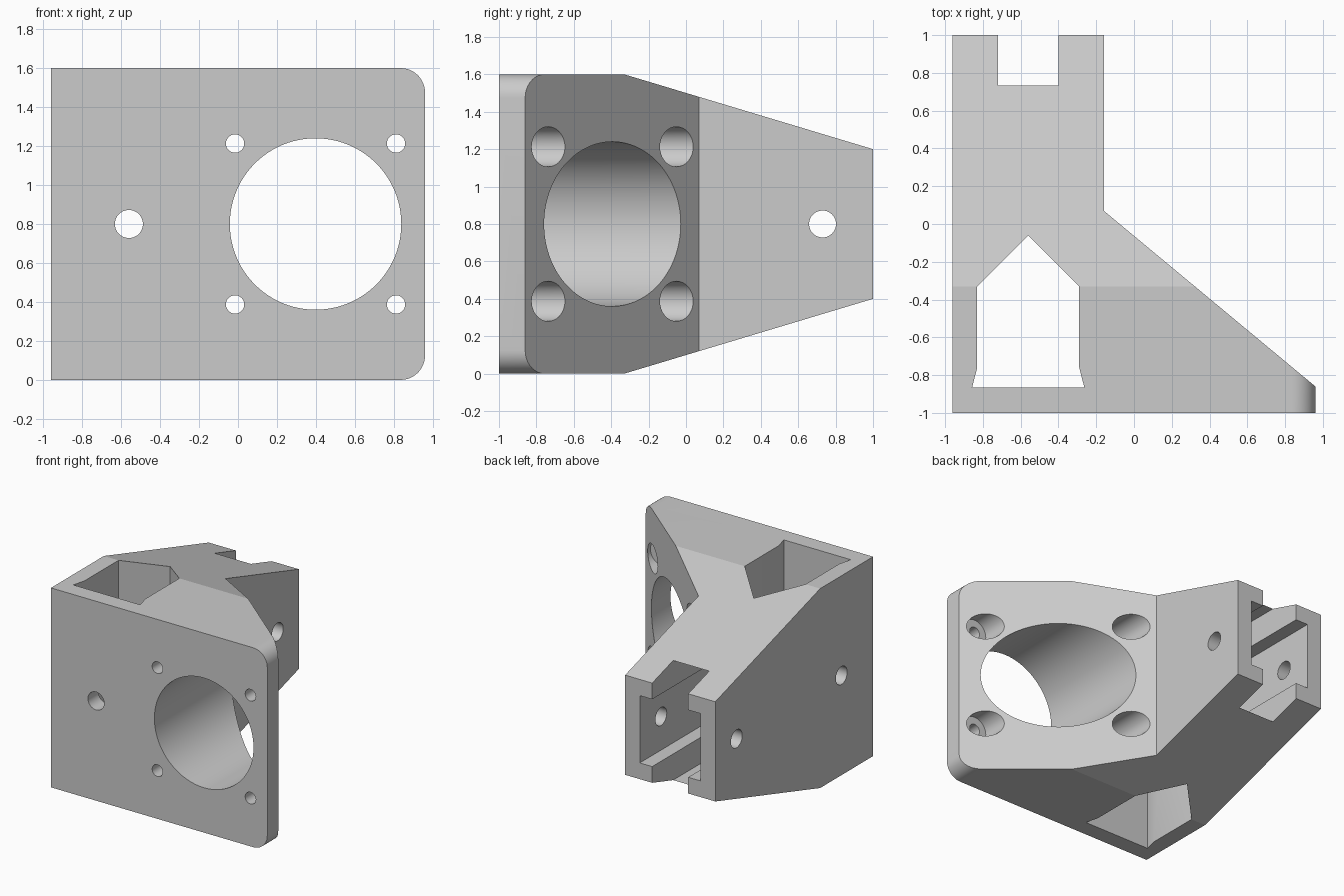
import bpy, bmesh, math

if "Cube" in bpy.data.objects:
    bpy.data.objects.remove(bpy.data.objects["Cube"])

grey = bpy.data.materials.new("light_grey")
grey.diffuse_color = (0.6, 0.6, 0.6, 1)
grey.use_nodes = True
grey.node_tree.nodes["Principled BSDF"].inputs["Base Color"].default_value = grey.diffuse_color


def prism(name, axis, pts, a, b):
    """Extrude a 2D outline along an axis from a to b."""
    place = {'x': lambda u, v, t: (t, u, v),
             'y': lambda u, v, t: (u, t, v),
             'z': lambda u, v, t: (u, v, t)}[axis]
    bm = bmesh.new()
    low = [bm.verts.new(place(u, v, a)) for u, v in pts]
    high = [bm.verts.new(place(u, v, b)) for u, v in pts]
    n = len(pts)
    bm.faces.new(low)
    bm.faces.new(high)
    for i in range(n):
        j = (i + 1) % n
        bm.faces.new((low[i], low[j], high[j], high[i]))
    bmesh.ops.recalc_face_normals(bm, faces=bm.faces)
    me = bpy.data.meshes.new(name)
    bm.to_mesh(me)
    bm.free()
    me.materials.append(grey)
    ob = bpy.data.objects.new(name, me)
    bpy.context.collection.objects.link(ob)
    return ob


def arc(cx, cy, r, start, end, n):
    return [(cx + r * math.cos(math.radians(start + (end - start) * i / n)),
             cy + r * math.sin(math.radians(start + (end - start) * i / n)))
            for i in range(n + 1)]


def circle(cx, cy, r, n=64):
    return arc(cx, cy, r, 0, 360, n)[:-1]


def cut(cutter, operation='DIFFERENCE'):
    """Apply a boolean to the bracket and discard the cutter."""
    cutter.hide_render = True
    mod = bracket.modifiers.new("cut", 'BOOLEAN')
    mod.object, mod.operation, mod.solver = cutter, operation, 'EXACT'
    bpy.context.view_layer.objects.active = bracket
    bpy.ops.object.modifier_apply(modifier=mod.name)
    bpy.data.objects.remove(cutter)


# Body: plan outline limited by the tapered side and rounded front outlines
bracket = prism("motor_bracket", 'z', [(-0.96, -1), (0.96, -1), (0.96, -0.86),
                (-0.16, 0.07), (-0.16, 1), (-0.96, 1)], 0, 1.6)
cut(prism("side_outline", 'x', [(-1.2, -0.2), (-0.995, -0.2), (-0.33, 0), (1, 0.4), (1.333, 0.5),
    (1.333, 1.1), (1, 1.2), (-0.33, 1.6), (-0.995, 1.8), (-1.2, 1.8)], -1.2, 1.2), 'INTERSECT')
R = 0.125
cut(prism("front_outline", 'y', [(-1.2, 0)] + arc(0.96 - R, R, R, -90, 0, 12)
    + arc(0.96 - R, 1.6 - R, R, 0, 90, 12) + [(-1.2, 1.6)], -1.2, 1.2), 'INTERSECT')

# Motor opening and four counterbored screw holes
cut(prism("motor_opening", 'y', circle(0.398, 0.8, 0.44, 96), -1.2, 1.2))
for x in (-0.015, 0.811):
    for z in (0.387, 1.213):
        cut(prism("screw_hole", 'y', circle(x, z, 0.047, 48), -1.2, 0.5))
        cut(prism("counterbore", 'y', circle(x, z, 0.107, 48), -0.86, 0.6))

# Vertical rail pocket with peaked roof and flared base
half = [(0.27, -0.33), (0.27, -0.76), (0.297, -0.865)]
cut(prism("vertical_pocket", 'z', [(-0.56, -0.06)]
    + [(-0.56 + x, y) for x, y in half]
    + [(-0.56 - x, y) for x, y in reversed(half)], -0.3, 2))

# Rear rail channel: square with upper and lower grooves
quarter = [(0.27, 0.27), (0.16, 0.27), (0.16, 0.48)]
cross = (quarter + [(-x, z) for x, z in reversed(quarter)]
         + [(-x, -z) for x, z in quarter] + [(x, -z) for x, z in reversed(quarter)])
cut(prism("rear_channel", 'y', [(x - 0.56, z + 0.8) for x, z in cross], 0.07, 1.3))

# Fixing holes for the rails
cut(prism("front_fixing_hole", 'y', circle(-0.56, 0.8, 0.072, 48), -1.2, 0.3))
cut(prism("rear_fixing_hole", 'x', circle(0.73, 0.8, 0.072, 48), -1.2, 0))
cut(prism("side_fixing_hole", 'x', circle(-0.6, 0.8, 0.072, 48), -1.2, -0.6))

bpy.ops.object.select_all(action='DESELECT')
bracket.select_set(True)
bpy.context.view_layer.objects.active = bracket
bpy.ops.object.shade_smooth_by_angle(angle=math.radians(15))
